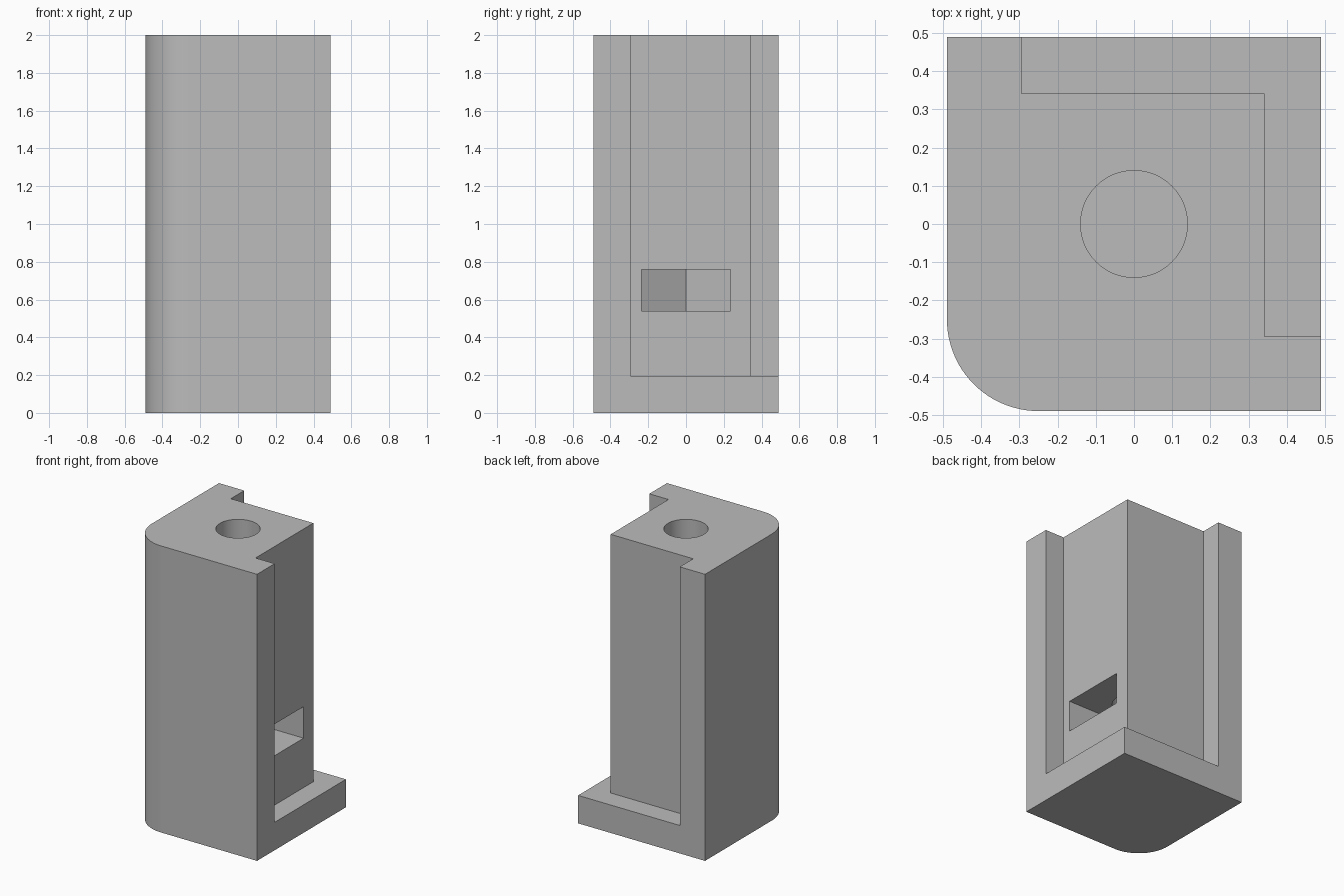
import bpy, bmesh, math

if "Cube" in bpy.data.objects:
    bpy.data.objects.remove(bpy.data.objects["Cube"])

HALF = 0.49          # half width of the square footprint
HEIGHT = 2.0
BASE = 0.195         # thickness of the foot plate
POST = 0.342         # outer faces of the recessed post
LIP = -0.295         # where the recess stops at each end
CORNER = 0.24        # radius of the rounded corner
BORE = 0.14          # radius of the screw bore
FLAT = 0.235         # half width of the nut pocket

grey = bpy.data.materials.new("plain_grey")
grey.diffuse_color = (0.5, 0.5, 0.5, 1)
grey.use_nodes = True
grey.node_tree.nodes["Principled BSDF"].inputs["Base Color"].default_value = grey.diffuse_color


def arc(cx, cy, r, start, end, n):
    return [(cx + r * math.cos(start + (end - start) * i / n),
             cy + r * math.sin(start + (end - start) * i / n)) for i in range(n + 1)]


def prism(name, outline, z0, z1):
    """Extrude a counter-clockwise outline from z0 up to z1."""
    bm = bmesh.new()
    face = bm.faces.new([bm.verts.new((x, y, z0)) for x, y in outline])
    top = bmesh.ops.extrude_face_region(bm, geom=[face])["geom"]
    for v in top:
        if isinstance(v, bmesh.types.BMVert):
            v.co.z = z1
    bmesh.ops.recalc_face_normals(bm, faces=bm.faces)
    mesh = bpy.data.meshes.new(name)
    bm.to_mesh(mesh)
    bm.free()
    mesh.materials.append(grey)
    obj = bpy.data.objects.new(name, mesh)
    bpy.context.collection.objects.link(obj)
    return obj


def cut(target, cutter):
    """Subtract the cutter and remove it."""
    cutter.hide_render = True
    mod = target.modifiers.new("cut", "BOOLEAN")
    mod.operation = "DIFFERENCE"
    mod.solver = "EXACT"
    mod.object = cutter
    bpy.context.view_layer.objects.active = target
    bpy.ops.object.modifier_apply(modifier=mod.name)
    bpy.data.objects.remove(cutter)


# Block with one rounded vertical corner
c = CORNER - HALF
body = prism("corner_bracket",
             [(HALF, -HALF), (HALF, HALF), (-HALF, HALF)]
             + arc(c, c, CORNER, math.pi, 1.5 * math.pi, 24), 0, HEIGHT)

# L-shaped panel recess above the foot plate
far = HALF + 0.2
cut(body, prism("panel_recess_cutter",
                [(POST, LIP), (far, LIP), (far, far), (LIP, far), (LIP, POST), (POST, POST)],
                BASE, HEIGHT + 0.2))

# Nut pocket: half hexagon running out through the side of the post
point = FLAT / math.cos(math.pi / 6)
cut(body, prism("nut_pocket_cutter",
                [(-point, 0), (-point / 2, -FLAT), (POST + 0.1, -FLAT),
                 (POST + 0.1, FLAT), (-point / 2, FLAT)], 0.54, 0.76))

# Screw bore from the top down into the nut pocket
cut(body, prism("bore_cutter", arc(0, 0, BORE, 0, 2 * math.pi, 64)[:-1], 0.65, HEIGHT + 0.2))

# Smooth the rounded corner and bore, keep the edges sharp
bpy.ops.object.select_all(action="DESELECT")
body.select_set(True)
bpy.context.view_layer.objects.active = body
bpy.ops.object.shade_smooth_by_angle(angle=math.radians(30))
